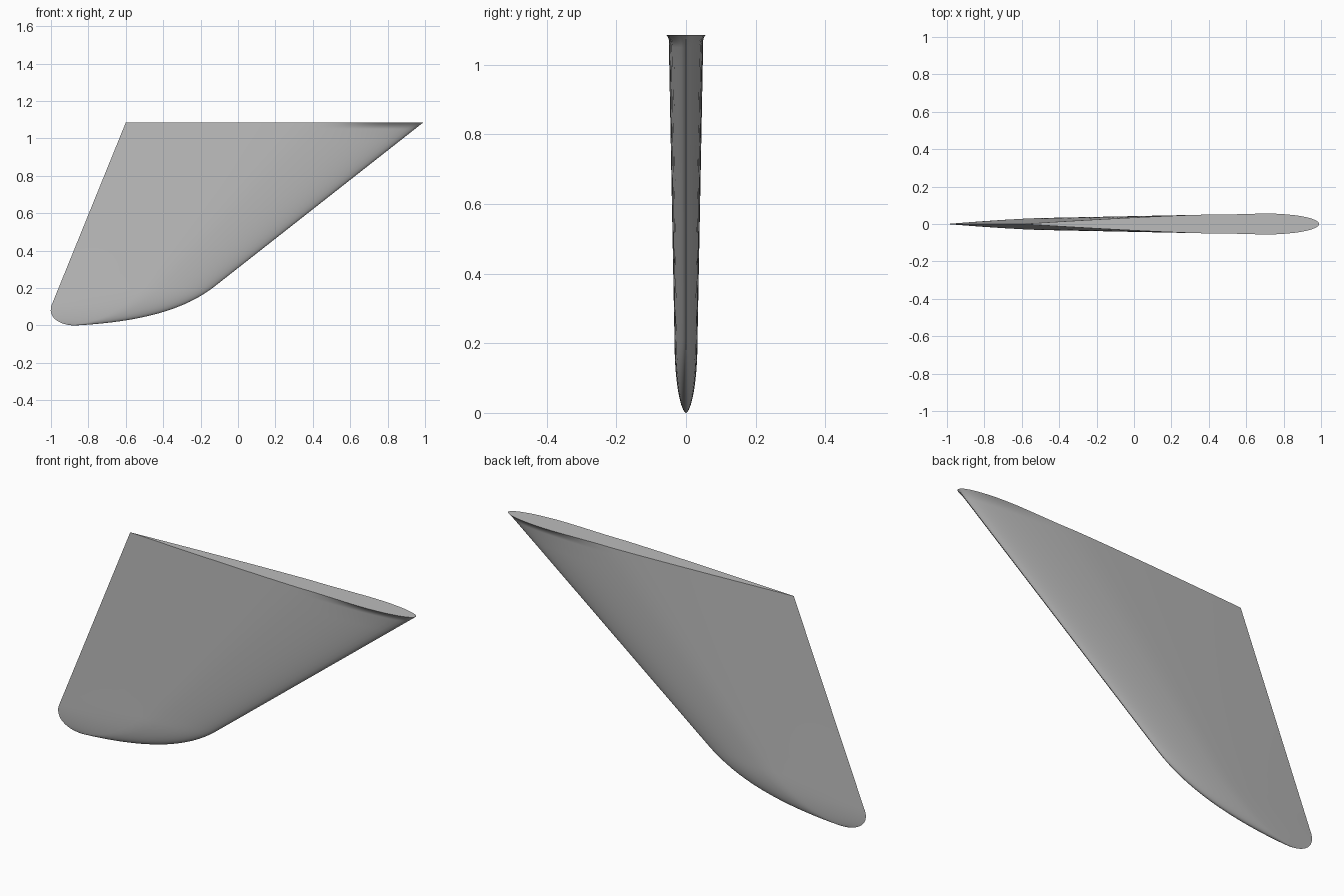
import bpy, bmesh, math
from mathutils import Vector
from mathutils.geometry import interpolate_bezier

cube = bpy.data.objects.get("Cube")
if cube:
    bpy.data.objects.remove(cube)

TOP = 1.085


def edge(points, end):
    """Outline (x, z): a curved tip, then a straight run to the root."""
    curve = interpolate_bezier(*[Vector((x, z)) for x, z in points], 60)
    return curve + [Vector(end)]


def x_at(outline, z):
    for a, b in zip(outline, outline[1:]):
        if z <= b.y:
            return a.x + (b.x - a.x) * (z - a.y) / max(b.y - a.y, 1e-6)
    return outline[-1].x


leading = edge([(-0.87, 0), (-0.5, 0.02), (-0.28, 0.09), (-0.13, 0.205)], (0.99, TOP))
trailing = edge([(-0.87, 0), (-0.96, 0), (-1.03, 0.05), (-0.99, 0.125)], (-0.6, TOP))


def thickness(t, peak):
    """Rounded nose up to the peak, then a nearly straight taper."""
    if t < peak:
        return math.sqrt(max(0, 1 - (1 - t / peak) ** 2))
    return 1 - ((t - peak) / (1 - peak)) ** 1.25


def half_width(t, z):
    h = 0.033 + 0.017 * max(0, z - 0.2) / (TOP - 0.2)
    if z < 0.2:
        h *= (1 - (1 - z / 0.2) ** 2) ** 0.58
    body = h * thickness(t, 0.38)
    # Flared lip where the nose meets the root
    flare = max(0, (z - TOP + 0.035) / 0.035) ** 2
    root = max(body, 0.056 * thickness(t, 0.18))
    return body + (root - body) * flare


# Horizontal sections, closer together at the tip and the root
N = 28
stations = [(1 - math.cos(math.pi * i / N)) / 2 for i in range(N + 1)]
levels = [0.21 * (i / 18) ** 2 for i in range(1, 19)]
levels += [0.21 + (TOP - 0.245) * i / 12 for i in range(1, 13)]
levels += [TOP - 0.035 + 0.035 * i / 6 for i in range(1, 7)]

bm = bmesh.new()
rings = []
for z in levels:
    front, back = x_at(leading, z), x_at(trailing, z)
    sides = [(t, -1) for t in stations] + [(t, 1) for t in stations[-2:0:-1]]
    rings.append([bm.verts.new((front + (back - front) * t, s * half_width(t, z), z))
                  for t, s in sides])

# Skin, tip and flat root cap
count = len(rings[0])
for low, high in zip(rings, rings[1:]):
    for i in range(count):
        j = (i + 1) % count
        bm.faces.new((low[i], low[j], high[j], high[i]))
tip = bm.verts.new((-0.87, 0, 0))
for i in range(count):
    bm.faces.new((tip, rings[0][(i + 1) % count], rings[0][i]))
bm.faces.new(rings[-1])
bmesh.ops.recalc_face_normals(bm, faces=bm.faces)

mesh = bpy.data.meshes.new("fin")
bm.to_mesh(mesh)
bm.free()
fin = bpy.data.objects.new("fin", mesh)
bpy.context.collection.objects.link(fin)

# Plain grey finish
grey = bpy.data.materials.new("plain_grey")
grey.use_nodes = True
colour = (0.5, 0.5, 0.5, 1)
grey.diffuse_color = colour
grey.node_tree.nodes["Principled BSDF"].inputs["Base Color"].default_value = colour
mesh.materials.append(grey)

bpy.ops.object.select_all(action="DESELECT")
fin.select_set(True)
bpy.context.view_layer.objects.active = fin
bpy.ops.object.shade_smooth_by_angle(angle=math.radians(35))
